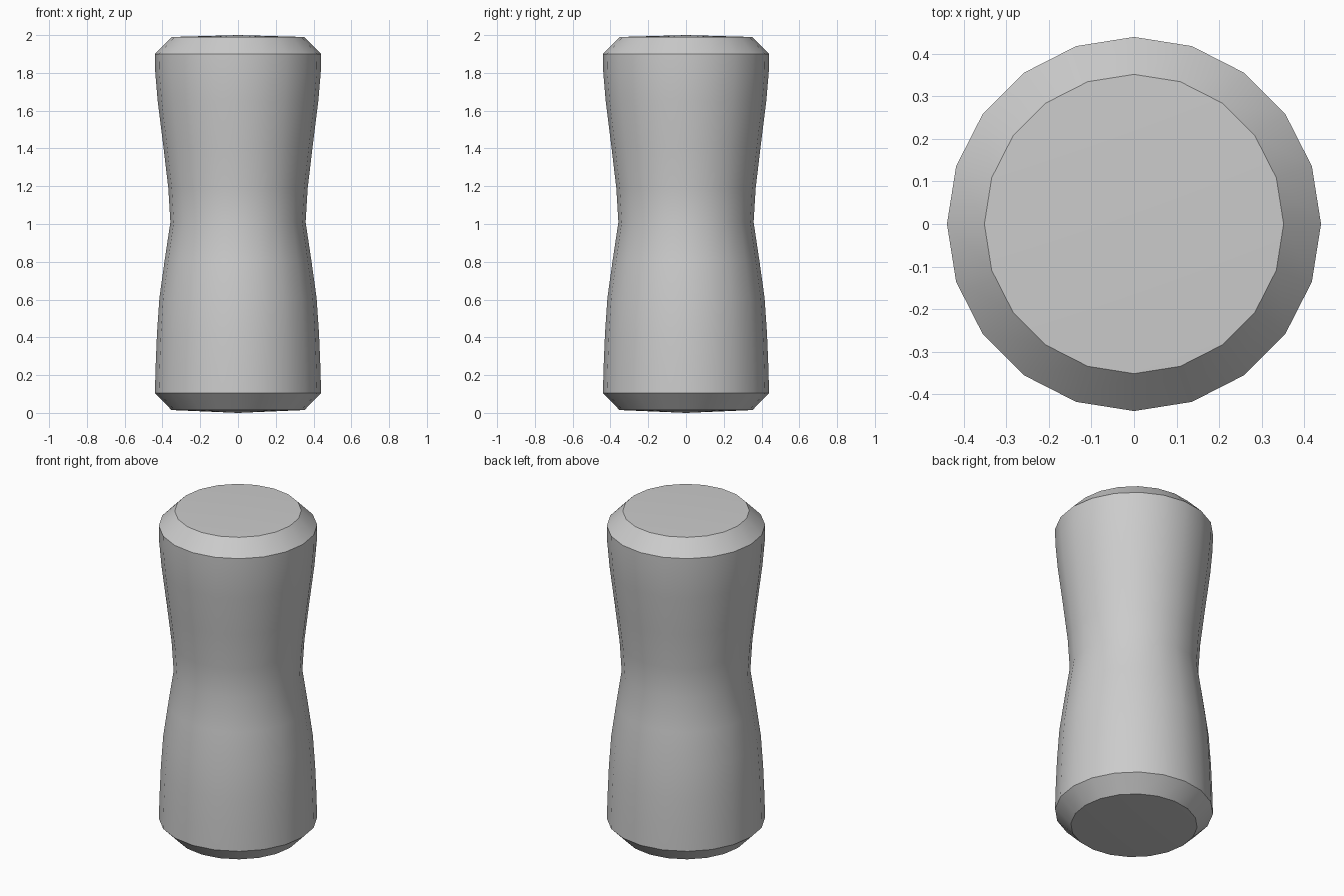
import bpy, bmesh, math

if "Cube" in bpy.data.objects:
    bpy.data.objects.remove(bpy.data.objects["Cube"])

SIDES = 20
# Radius / height profile of the pinched body, bottom to top
PROFILE = [(0.352, 0.015), (0.44, 0.105), (0.436, 0.25), (0.429, 0.42), (0.416, 0.61),
           (0.388, 0.81), (0.358, 1.01), (0.369, 1.19), (0.395, 1.41),
           (0.425, 1.65), (0.438, 1.80), (0.44, 1.90), (0.352, 1.99)]

bm = bmesh.new()
rings = []
for r, z in PROFILE:
    rings.append([bm.verts.new((r * math.cos(2 * math.pi * i / SIDES),
                                r * math.sin(2 * math.pi * i / SIDES), z))
                  for i in range(SIDES)])

# Side walls and chamfers
for a, b in zip(rings, rings[1:]):
    for i in range(SIDES):
        j = (i + 1) % SIDES
        bm.faces.new((a[i], a[j], b[j], b[i]))

# Very slightly domed end caps
for ring, z in ((rings[0], 0.0), (rings[-1], 2.0)):
    tip = bm.verts.new((0, 0, z))
    for i in range(SIDES):
        bm.faces.new((ring[i], ring[(i + 1) % SIDES], tip))

bmesh.ops.recalc_face_normals(bm, faces=bm.faces)
mesh = bpy.data.meshes.new("waisted_cylinder")
bm.to_mesh(mesh)
bm.free()
body = bpy.data.objects.new("waisted_cylinder", mesh)
bpy.context.collection.objects.link(body)

# Smooth sides with crisp chamfer edges
bpy.context.view_layer.objects.active = body
body.select_set(True)
bpy.ops.object.shade_smooth_by_angle(angle=math.radians(30))
